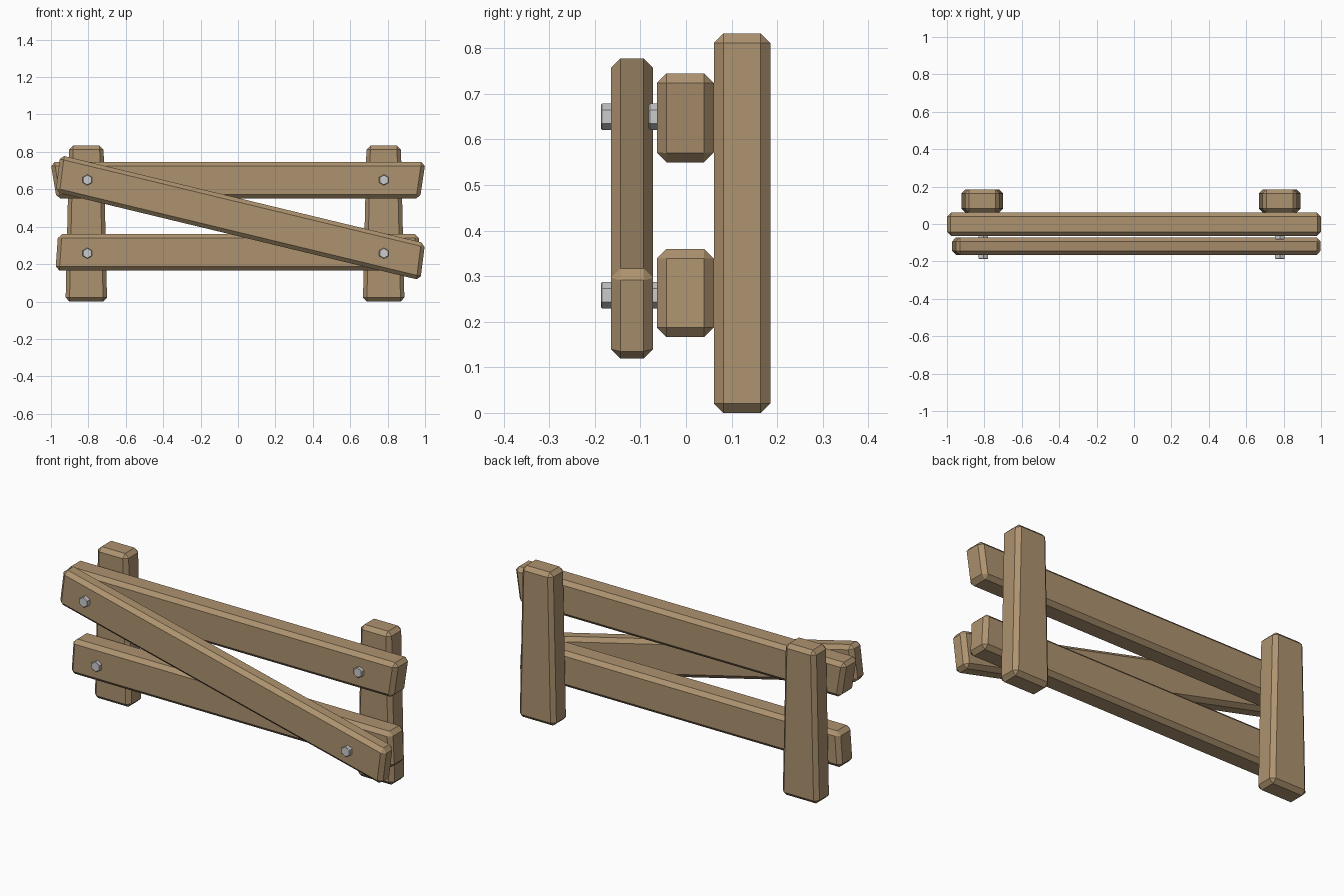
import bpy, bmesh
from math import pi

if "Cube" in bpy.data.objects:
    bpy.data.objects.remove(bpy.data.objects["Cube"])

wood = bpy.data.materials.new("wood")
wood.diffuse_color = (0.42, 0.29, 0.16, 1)
wood.use_nodes = True
wood.node_tree.nodes["Principled BSDF"].inputs["Base Color"].default_value = wood.diffuse_color


def finish(name, bm, bevel, mat=None, limit=False):
    bmesh.ops.recalc_face_normals(bm, faces=bm.faces)
    me = bpy.data.meshes.new(name)
    bm.to_mesh(me)
    bm.free()
    ob = bpy.data.objects.new(name, me)
    bpy.context.collection.objects.link(ob)
    if mat:
        me.materials.append(mat)
    b = ob.modifiers.new("chamfer", 'BEVEL')
    b.width = bevel
    b.segments = 1
    b.limit_method = 'ANGLE' if limit else 'NONE'
    return ob


def plank(name, corners, y0, y1):
    """Four-sided outline in xz, extruded from y0 to y1, all edges chamfered."""
    bm = bmesh.new()
    front = bm.faces.new([bm.verts.new((x, y0, z)) for x, z in corners])
    ext = bmesh.ops.extrude_face_region(bm, geom=[front])
    verts = [v for v in ext["geom"] if isinstance(v, bmesh.types.BMVert)]
    bmesh.ops.translate(bm, verts=verts, vec=(0, y1 - y0, 0))
    return finish(name, bm, 0.021, wood)


# upright posts, slightly narrower at the top
for side, x in (("left", -0.811), ("right", 0.779)):
    plank(f"{side}_post", [(x - 0.111, 0), (x + 0.111, 0),
                           (x + 0.092, 0.833), (x - 0.092, 0.833)], 0.061, 0.185)

# horizontal rails with slanted ends
plank("top_rail", [(-0.97, 0.55), (0.973, 0.55), (1.002, 0.745), (-1.002, 0.745)], -0.064, 0.061)
plank("bottom_rail", [(-0.976, 0.166), (0.976, 0.166), (0.966, 0.36), (-0.962, 0.36)], -0.064, 0.061)

# diagonal brace across the front
plank("diagonal_brace", [(-0.975, 0.585), (0.975, 0.114), (1.0, 0.312), (-0.95, 0.783)], -0.165, -0.072)

# hexagonal bolt heads: two on the brace, two on the rails
bolts = [("top_left", -0.805, 0.65, -0.187), ("bottom_right", 0.78, 0.258, -0.187),
         ("top_right", 0.78, 0.65, -0.082), ("bottom_left", -0.805, 0.258, -0.082)]
for label, x, z, front in bolts:
    bm = bmesh.new()
    bmesh.ops.create_cone(bm, cap_ends=True, segments=6, radius1=0.029, radius2=0.029, depth=0.026)
    ob = finish(f"{label}_bolt", bm, 0.003, limit=True)
    ob.modifiers["chamfer"].angle_limit = 1.2  # only the rims
    ob.rotation_euler = (pi / 2, 0, 0)
    ob.location = (x, front + 0.013, z)
